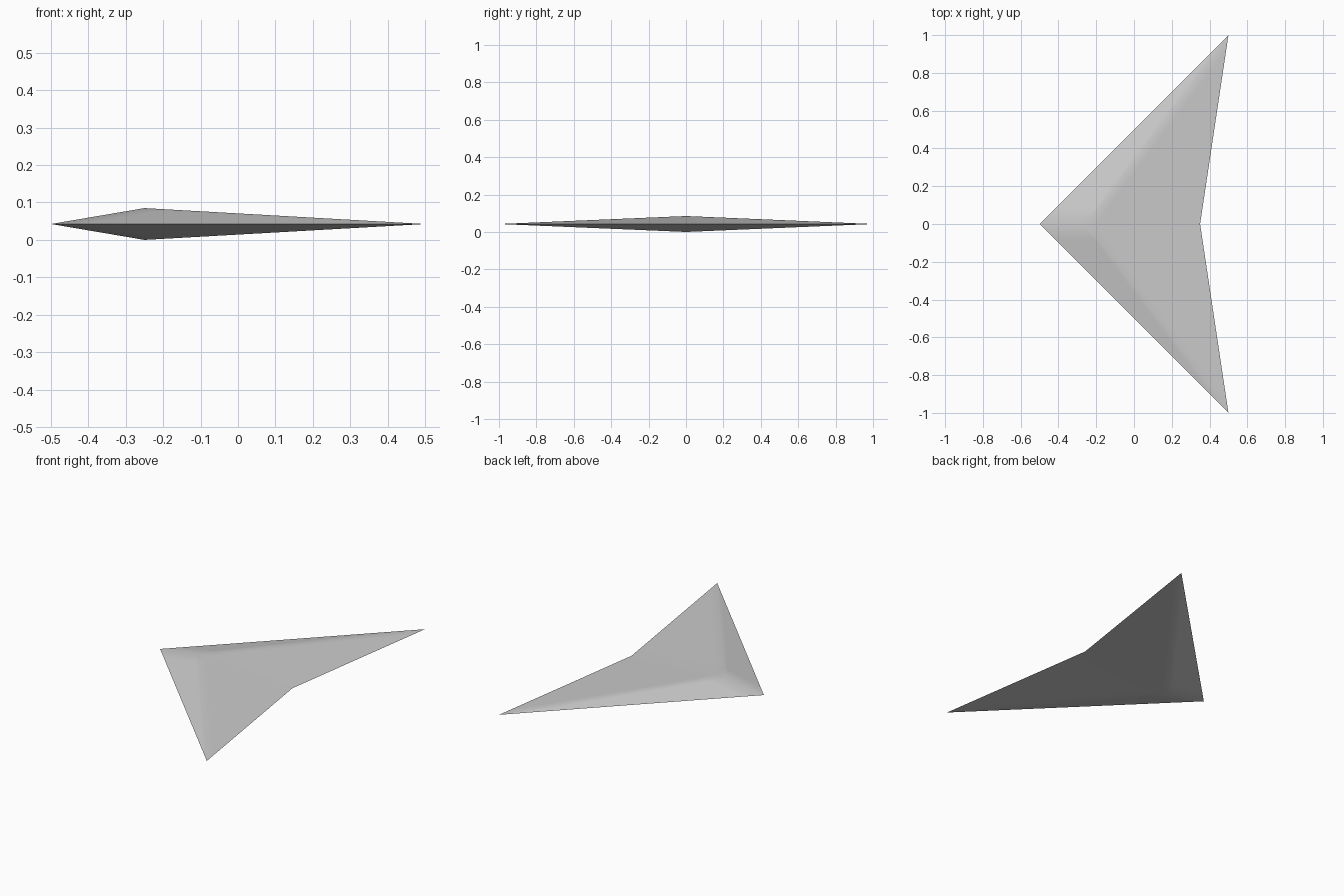
import bpy
import bmesh
import math

cube = bpy.data.objects.get("Cube")
if cube:
    bpy.data.objects.remove(cube, do_unlink=True)

# Plain grey material
grey = bpy.data.materials.new("light grey")
grey.use_nodes = True
colour = (0.6, 0.6, 0.6, 1)
grey.diffuse_color = colour
grey.node_tree.nodes["Principled BSDF"].inputs["Base Color"].default_value = colour

# Swept outline: nose, tip, rear notch, tip, with a peak above and below
MID = 0.0425
OUTLINE = [(-0.5, 0), (0.5, -1), (0.35, 0), (0.5, 1)]
PEAK_X = -0.25

bm = bmesh.new()
rim = [bm.verts.new((x, y, MID)) for x, y in OUTLINE]
for z in (2 * MID, 0):
    peak = bm.verts.new((PEAK_X, 0, z))
    for i in range(len(rim)):
        bm.faces.new((rim[i], rim[(i + 1) % len(rim)], peak))
bmesh.ops.recalc_face_normals(bm, faces=bm.faces)

# Fine facets so that smooth shading only softens the ridges
bmesh.ops.subdivide_edges(bm, edges=bm.edges[:], cuts=11, use_grid_fill=True)

mesh = bpy.data.meshes.new("swept_wing")
bm.to_mesh(mesh)
bm.free()
mesh.materials.append(grey)
wing = bpy.data.objects.new("swept_wing", mesh)
bpy.context.collection.objects.link(wing)

bpy.ops.object.select_all(action="DESELECT")
wing.select_set(True)
bpy.context.view_layer.objects.active = wing
bpy.ops.object.shade_smooth_by_angle(angle=math.radians(30))
